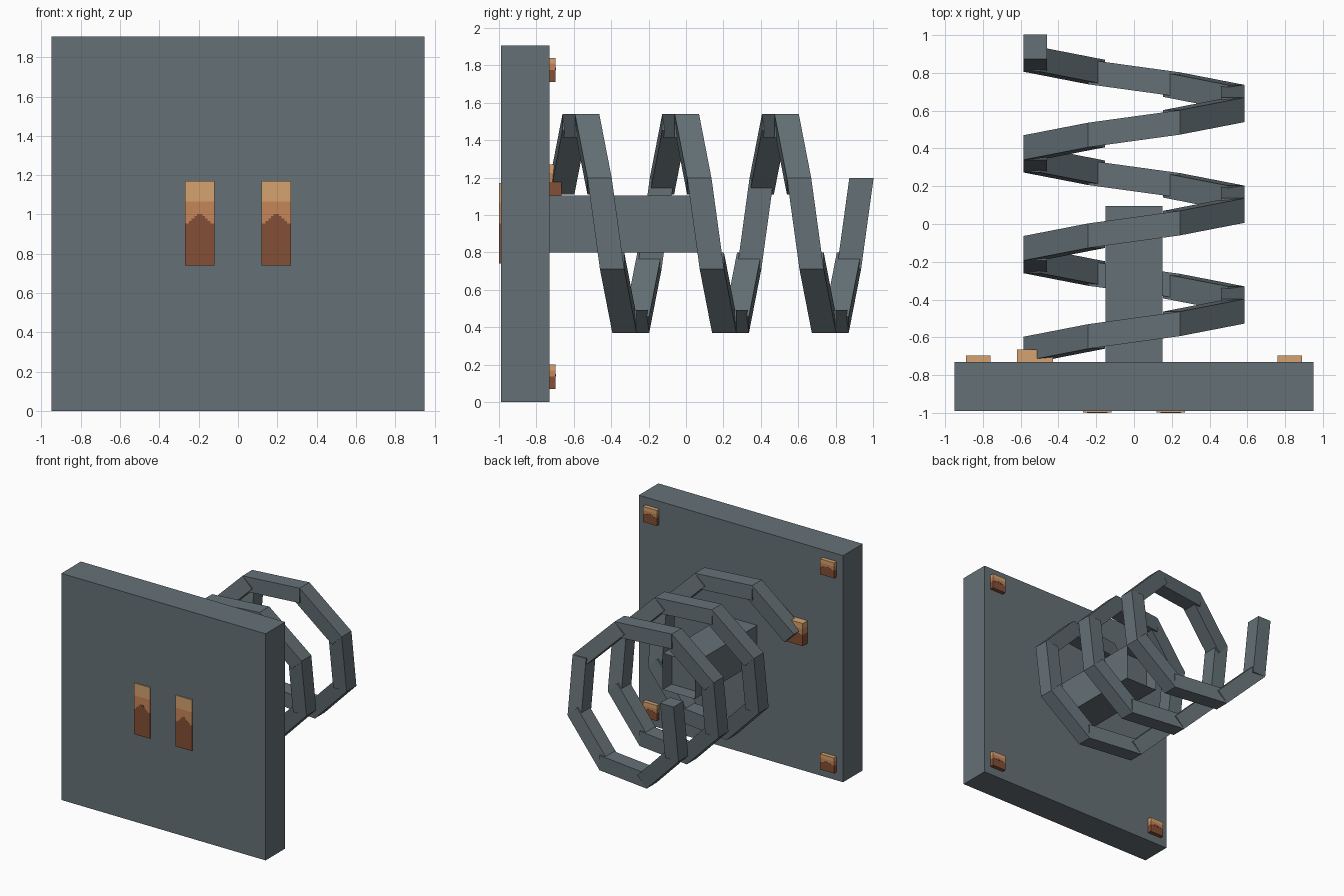
import bpy, bmesh, math

if "Cube" in bpy.data.objects:
    bpy.data.objects.remove(bpy.data.objects["Cube"])


def srgb(r, g, b):
    f = lambda c: ((c / 255 + 0.055) / 1.055) ** 2.4 if c > 10 else c / 3294
    return (f(r), f(g), f(b), 1)


def material(name, rgb):
    m = bpy.data.materials.new(name)
    m.diffuse_color = srgb(*rgb)
    m.use_nodes = True
    m.node_tree.nodes["Principled BSDF"].inputs["Base Color"].default_value = m.diffuse_color
    return m


STEEL = material("steel_grey", (101, 113, 118))
LIGHT = material("light_copper", (214, 163, 112))
MID = material("mid_copper", (198, 134, 88))
DARK = material("dark_copper", (132, 79, 54))
HEXA = [(0, 1, 2, 3), (7, 6, 5, 4), (0, 4, 5, 1),
        (1, 5, 6, 2), (2, 6, 7, 3), (3, 7, 4, 0)]


def finish(bm, name, mats):
    bmesh.ops.recalc_face_normals(bm, faces=bm.faces)
    me = bpy.data.meshes.new(name)
    bm.to_mesh(me)
    bm.free()
    for m in mats:
        me.materials.append(m)
    ob = bpy.data.objects.new(name, me)
    bpy.context.collection.objects.link(ob)
    return ob


def add_hexa(bm, pts):
    v = [bm.verts.new(p) for p in pts]
    for f in HEXA:
        bm.faces.new([v[i] for i in f])


def box_points(x, y, z):
    return [(a, b, c) for c in z for a, b in
            ((x[0], y[0]), (x[1], y[0]), (x[1], y[1]), (x[0], y[1]))]


def box(name, x, y, z, mat=STEEL):
    bm = bmesh.new()
    add_hexa(bm, box_points(x, y, z))
    return finish(bm, name, [mat])


def copper_block(name, x, y, z, face_y):
    """Block banded dark / mid / light by height, with a stepped dark peak on one face."""
    h = z[1] - z[0]
    bm = bmesh.new()
    add_hexa(bm, box_points(x, y, z))
    cuts = (z[0] + 0.5 * h, z[0] + 0.76 * h)
    for c in cuts:
        bmesh.ops.bisect_plane(bm, geom=bm.verts[:] + bm.edges[:] + bm.faces[:],
                               plane_co=(0, 0, c), plane_no=(0, 0, 1))
    for f in bm.faces:
        f.material_index = sum(f.calc_center_median().z > c for c in cuts)
    finish(bm, name, [DARK, MID, LIGHT])
    cx, w = (x[0] + x[1]) / 2, x[1] - x[0]
    bm = bmesh.new()
    for i in range(4):
        half = w * (0.36 - 0.09 * i)
        add_hexa(bm, box_points((cx - half, cx + half), (face_y - 0.0015, face_y + 0.0015),
                                (cuts[0] + i * 0.028 * h, cuts[0] + (i + 1) * 0.028 * h)))
    finish(bm, name + "_peak", [DARK])


# Large base plate
box("base_plate", (-0.95, 0.95), (-0.99, -0.73), (0, 1.905))

# Square rod with a recessed end
bm = bmesh.new()
add_hexa(bm, box_points((-0.15, 0.15), (-0.73, 0.095), (0.80, 1.105)))
end = max(bm.faces, key=lambda f: f.calc_center_median().y)
bmesh.ops.inset_region(bm, faces=[end], thickness=0.055)
hole = bmesh.ops.extrude_discrete_faces(bm, faces=[end])["faces"][0]
bmesh.ops.translate(bm, verts=hole.verts, vec=(0, -0.12, 0))
finish(bm, "rod", [STEEL])

# Eight-sided coil spring: straight bars, cut square at each end
RADIUS = 0.586 / math.cos(math.pi / 8)
CZ, THICK, WIDTH, STEP = 0.954, 0.125, 0.13, 1.6 / 24


def corner(i):
    a = math.radians(157.5 - 45 * i)
    return RADIUS * math.cos(a), -0.662 + STEP * i, CZ + RADIUS * math.sin(a)


bm = bmesh.new()
for i in range(24):
    a = math.radians(135 - 45 * i)
    dx, dz = -THICK * math.cos(a), -THICK * math.sin(a)
    pts = []
    for x, y, z in (corner(i), corner(i + 1)):
        for ox, oz, s in ((0, 0, -1), (0, 0, 1), (dx, dz, 1), (dx, dz, -1)):
            pts.append((x + ox, y + s * WIDTH / 2, z + oz))
    add_hexa(bm, pts)
finish(bm, "coil_spring", [STEEL])

# Copper anchor for the spring, corner studs and front inlays
copper_block("spring_anchor", (-0.62, -0.43), (-0.73, -0.665), (1.08, 1.27), -0.665)
for side, sx in (("left", -1), ("right", 1)):
    x = sorted((sx * 0.76, sx * 0.89))
    for level, z in (("lower", (0.07, 0.20)), ("upper", (1.71, 1.84))):
        copper_block(f"stud_{level}_{side}", x, (-0.73, -0.697), z, -0.697)
    copper_block(f"front_inlay_{side}", sorted((sx * 0.12, sx * 0.27)),
                 (-0.999, -0.99), (0.74, 1.17), -0.999)
